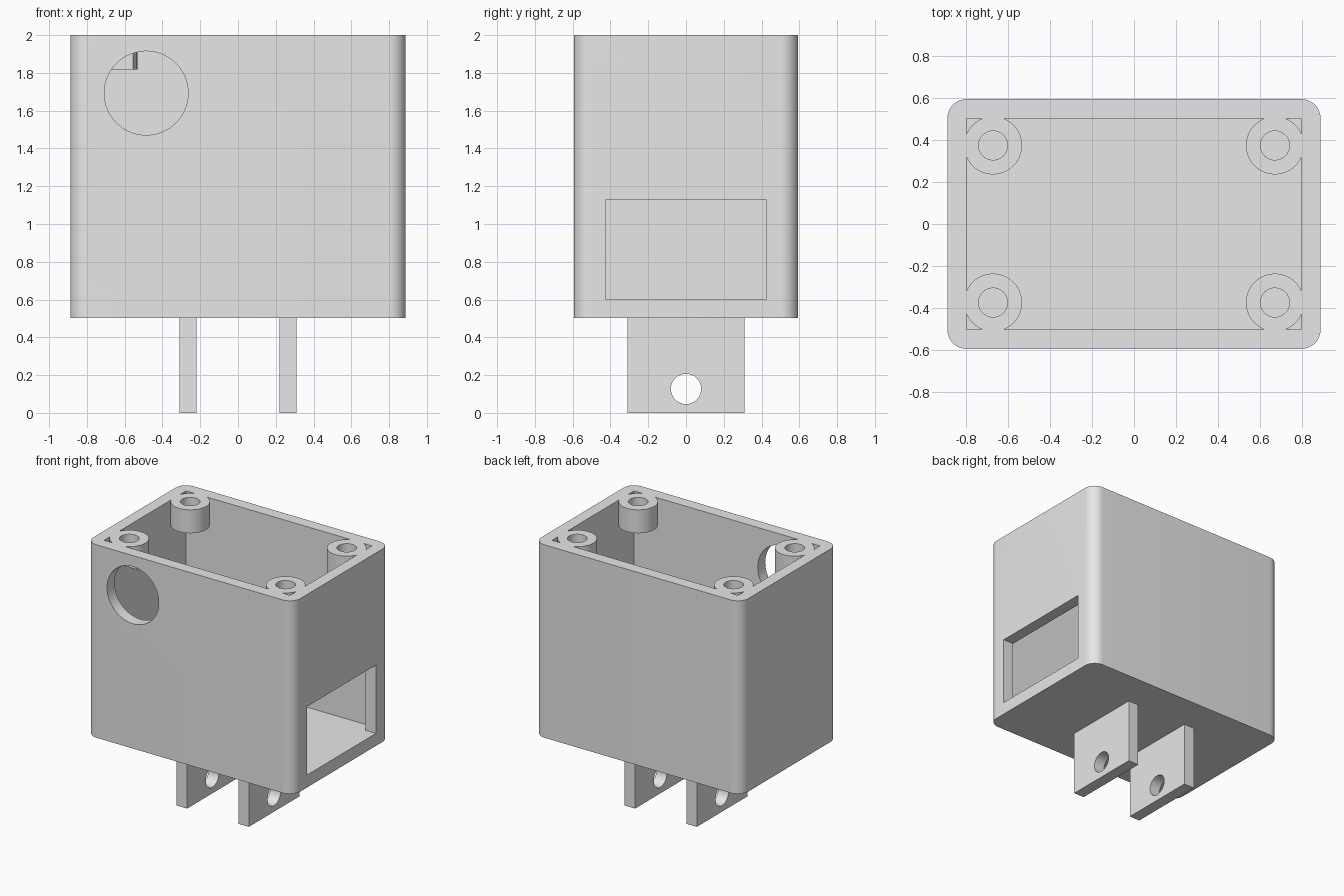
import bpy, bmesh, math
from mathutils import Matrix

if "Cube" in bpy.data.objects:
    bpy.data.objects.remove(bpy.data.objects["Cube"])

grey = bpy.data.materials.new("plain grey")
grey.diffuse_color = (0.8, 0.8, 0.8, 1)
grey.use_nodes = True
grey.node_tree.nodes["Principled BSDF"].inputs["Base Color"].default_value = grey.diffuse_color


def finish(name, bm):
    mesh = bpy.data.meshes.new(name)
    bm.to_mesh(mesh)
    bm.free()
    ob = bpy.data.objects.new(name, mesh)
    bpy.context.collection.objects.link(ob)
    mesh.materials.append(grey)
    return ob


def box(name, lo, hi, corner=0):
    """Box between two corners, with optional rounded vertical edges."""
    bm = bmesh.new()
    size = [b - a for a, b in zip(lo, hi)]
    mid = [(a + b) / 2 for a, b in zip(lo, hi)]
    bmesh.ops.create_cube(bm, size=1, matrix=Matrix.Translation(mid) @ Matrix.Diagonal((*size, 1)))
    if corner:
        upright = [e for e in bm.edges if abs(e.verts[0].co.z - e.verts[1].co.z) > 0.1]
        bmesh.ops.bevel(bm, geom=upright, offset=corner, segments=12, profile=0.5, affect='EDGES')
    return finish(name, bm)


def cylinder(name, centre, radius, depth, axis='Z'):
    bm = bmesh.new()
    turn = {'X': Matrix.Rotation(math.pi / 2, 4, 'Y'), 'Y': Matrix.Rotation(math.pi / 2, 4, 'X'),
            'Z': Matrix.Identity(4)}[axis]
    bmesh.ops.create_cone(bm, cap_ends=True, segments=64, radius1=radius, radius2=radius,
                          depth=depth, matrix=Matrix.Translation(centre) @ turn)
    return finish(name, bm)


def combine(target, tool, operation):
    mod = target.modifiers.new(operation.lower(), 'BOOLEAN')
    mod.operation, mod.solver, mod.object = operation, 'EXACT', tool
    bpy.context.view_layer.objects.active = target
    bpy.ops.object.modifier_apply(modifier=mod.name)
    bpy.data.objects.remove(tool)


# Open-topped housing with rounded corners
housing = box("housing", (-0.888, -0.594, 0.503), (0.888, 0.594, 2), corner=0.09)
combine(housing, box("cavity", (-0.798, -0.502, 0.6), (0.798, 0.502, 2.2)), 'DIFFERENCE')

# Screw bosses hanging in the four top corners
corners = [(x, y) for x in (-0.671, 0.671) for y in (-0.374, 0.374)]
for x, y in corners:
    combine(housing, cylinder("boss", (x, y, 1.909), 0.138, 0.182), 'UNION')
for x, y in corners:
    combine(housing, cylinder("screw_hole", (x, y, 1.909), 0.069, 0.5), 'DIFFERENCE')

# Round opening in the front wall, rectangular opening in the right wall
combine(housing, cylinder("cable_hole", (-0.486, -0.55, 1.693), 0.222, 0.2, 'Y'), 'DIFFERENCE')
combine(housing, box("window", (0.7, -0.423, 0.6), (1, 0.423, 1.13)), 'DIFFERENCE')

# Two mounting tabs with pin holes under the floor
tabs = []
for name, x in (("left_tab", -0.265), ("right_tab", 0.265)):
    tab = box(name, (x - 0.045, -0.31, 0), (x + 0.045, 0.31, 0.503))
    combine(tab, cylinder("pin_hole", (x, 0, 0.127), 0.08, 0.4, 'X'), 'DIFFERENCE')
    tabs.append(tab)

# Smooth curved walls, keep edges sharp
bpy.ops.object.select_all(action='DESELECT')
for ob in [housing] + tabs:
    ob.select_set(True)
bpy.context.view_layer.objects.active = housing
bpy.ops.object.shade_smooth_by_angle(angle=math.radians(30))
